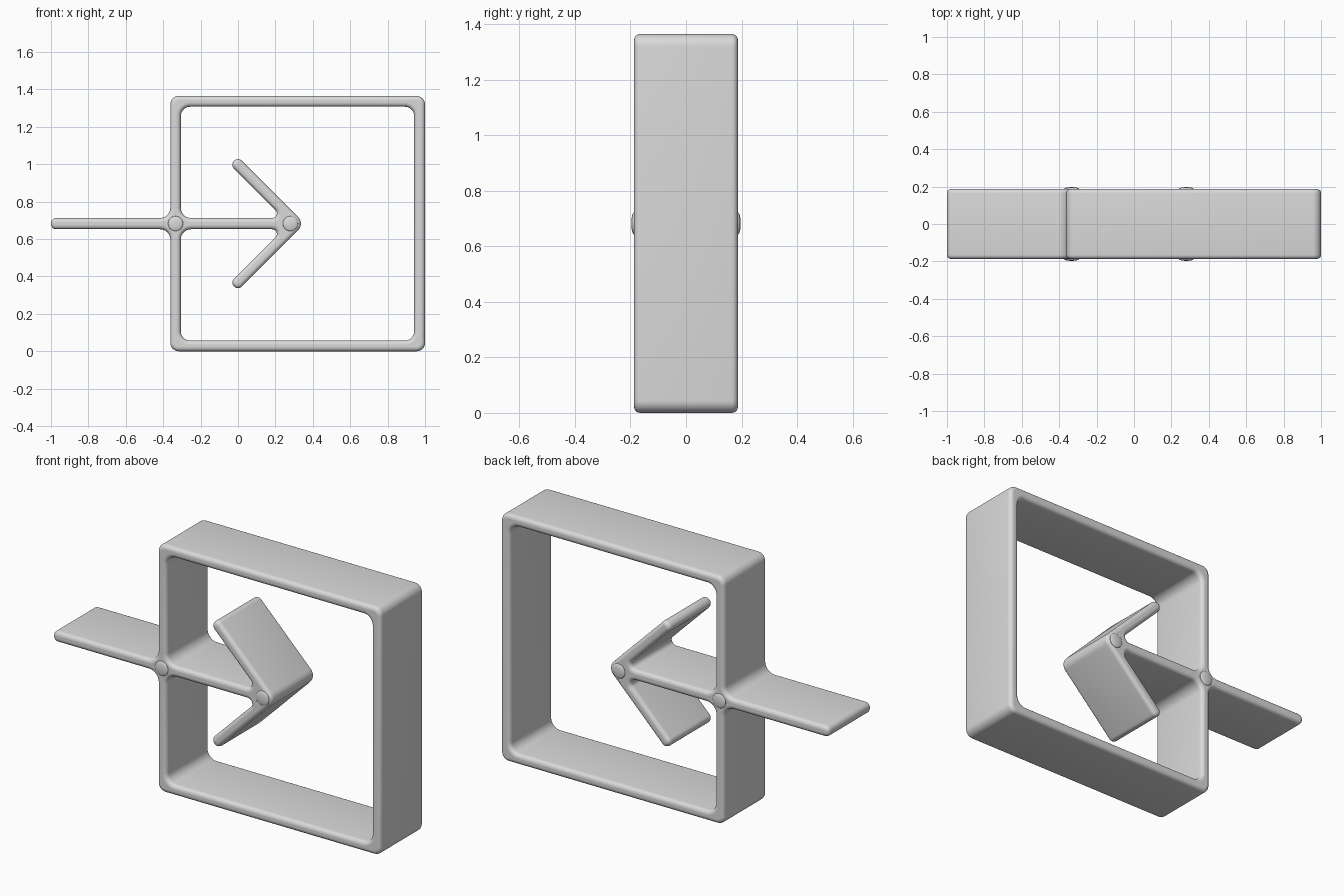
import bpy
from math import pi, sin, tan
from mathutils import Vector

cube = bpy.data.objects.get("Cube")
if cube:
    bpy.data.objects.remove(cube, do_unlink=True)

MID = 0.6825      # height of the horizontal symmetry line
DEPTH = 0.187     # half depth
BEVEL = 0.022     # rim rounding

grey = bpy.data.materials.new("plain grey")
grey.use_nodes = True
colour = (0.7, 0.7, 0.7, 1)
grey.diffuse_color = colour
grey.node_tree.nodes["Principled BSDF"].inputs["Base Color"].default_value = colour


def rounded(corners, steps=8):
    """Replace every (x, z, radius) corner by an arc."""
    points = []
    for i, (x, z, r) in enumerate(corners):
        p = Vector((x, z))
        a = (Vector(corners[i - 1][:2]) - p).normalized()
        b = (Vector(corners[(i + 1) % len(corners)][:2]) - p).normalized()
        half = a.angle(b) / 2
        t = r / tan(half)
        centre = p + (a + b).normalized() * r / sin(half)
        start = (p + a * t - centre).normalized()
        end = (p + b * t - centre).normalized()
        points += [centre + start.slerp(end, k / steps) * r for k in range(steps + 1)]
    return points


def mirrored(upper):
    """Close an upper half outline with its lower mirror image."""
    return upper + [(x, -z, r) for x, z, r in reversed(upper) if z > 0]


# Outer outline: square frame plus the tail of the arrow
outer = mirrored([(1, MID, 0.045), (-0.362, MID, 0.045),
                  (-0.362, 0.03, 0.055), (-1, 0.03, 0.028)])

# Opening of the frame, running round the shaft and the arrowhead
opening = mirrored([(0.942, 0.625, 0.05), (-0.306, 0.625, 0.05),
                    (-0.306, 0.03, 0.055), (0.243, 0.03, 0.025),
                    (-0.042, 0.315, 0.028), (0, 0.357, 0.028), (0.357, 0, 0.05)])

# Frame and arrow as one extruded plate with a rounded rim
curve = bpy.data.curves.new("frame_with_arrow", "CURVE")
curve.dimensions = "2D"
curve.fill_mode = "BOTH"
curve.extrude = DEPTH - BEVEL
curve.bevel_depth = BEVEL
curve.bevel_resolution = 4
curve.offset = -BEVEL
for outline in (outer, opening):
    points = rounded(outline)
    spline = curve.splines.new("POLY")
    spline.points.add(len(points) - 1)
    for point, co in zip(spline.points, points):
        point.co = (co.x, co.y, 0, 1)
    spline.use_cyclic_u = True
curve.materials.append(grey)
body = bpy.data.objects.new("frame_with_arrow", curve)
bpy.context.collection.objects.link(body)
body.location.z = MID
body.rotation_euler.x = pi / 2
bpy.ops.object.select_all(action="DESELECT")
body.select_set(True)
bpy.context.view_layer.objects.active = body
bpy.ops.object.convert(target="MESH")
bpy.ops.object.shade_smooth_by_angle(angle=pi / 5)

# Slight swellings where the bars meet
for name, x in (("crossing_swelling", -0.334), ("arrowhead_swelling", 0.28)):
    for side, y in (("front", -DEPTH), ("back", DEPTH)):
        bpy.ops.mesh.primitive_uv_sphere_add(segments=24, ring_count=12, radius=1,
                                             location=(x, y, MID))
        dome = bpy.context.object
        dome.name = f"{side}_{name}"
        dome.scale = (0.04, 0.01, 0.04)
        dome.data.materials.append(grey)
        bpy.ops.object.shade_smooth()
